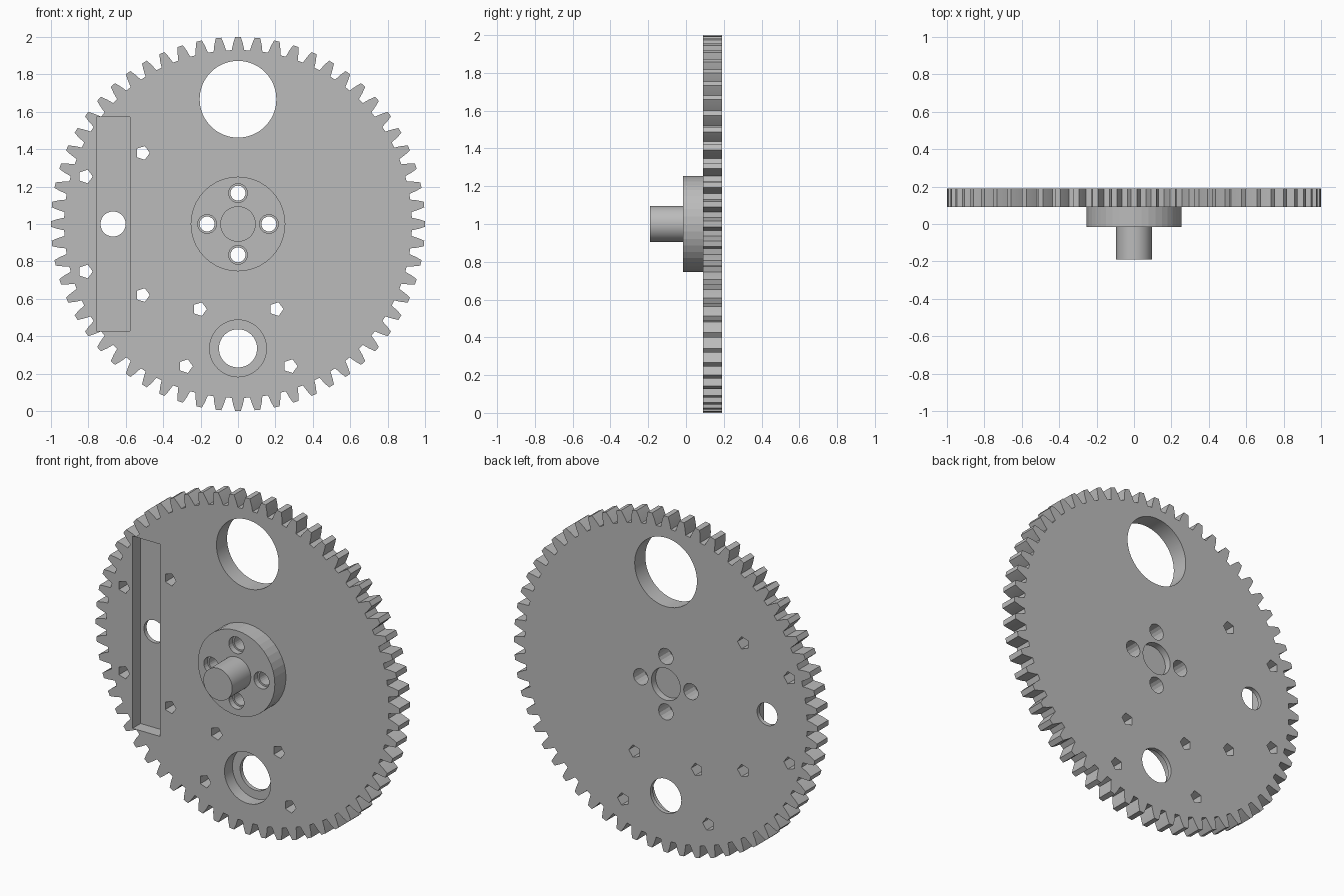
import bpy
import bmesh
from math import cos, sin, pi, tau, radians

cube = bpy.data.objects.get("Cube")
if cube:
    bpy.data.objects.remove(cube, do_unlink=True)

grey = bpy.data.materials.new("plain grey")
grey.use_nodes = True
colour = (0.5, 0.5, 0.5, 1)
grey.diffuse_color = colour
grey.node_tree.nodes["Principled BSDF"].inputs["Base Color"].default_value = colour

FRONT, BACK = 0.09, 0.19      # plate faces
HUB_FRONT = -0.015
SHAFT_FRONT = -0.19
CENTRE = 1.0


def prism(name, outline, y0, y1):
    """Extrude an x-z outline along y."""
    bm = bmesh.new()
    face = bm.faces.new([bm.verts.new((x, y0, z)) for x, z in outline])
    out = bmesh.ops.extrude_face_region(bm, geom=[face])
    verts = [v for v in out["geom"] if isinstance(v, bmesh.types.BMVert)]
    bmesh.ops.translate(bm, verts=verts, vec=(0, y1 - y0, 0))
    bmesh.ops.recalc_face_normals(bm, faces=bm.faces)
    mesh = bpy.data.meshes.new(name)
    bm.to_mesh(mesh)
    bm.free()
    mesh.materials.append(grey)
    obj = bpy.data.objects.new(name, mesh)
    bpy.context.collection.objects.link(obj)
    return obj


def disc(x, z, r, sides=48):
    return [(x + r * cos(tau * i / sides), z + r * sin(tau * i / sides))
            for i in range(sides)]


def select(obj):
    bpy.ops.object.select_all(action="DESELECT")
    obj.select_set(True)
    bpy.context.view_layer.objects.active = obj


def cut(target, outline, y0, y1):
    """Cut an outline out of the target between two depths."""
    cutter = prism("cutter", outline, y0, y1)
    cutter.hide_render = True
    mod = target.modifiers.new("cut", "BOOLEAN")
    mod.operation = "DIFFERENCE"
    mod.solver = "EXACT"
    mod.object = cutter
    select(target)
    bpy.ops.object.modifier_apply(modifier=mod.name)
    bpy.data.objects.remove(cutter, do_unlink=True)


# Toothed plate
TEETH = 60
tooth = [(-0.036, 0.93), (-0.027, 0.965), (-0.015, 1.0),
         (0.015, 1.0), (0.027, 0.965), (0.036, 0.93)]
gear_outline = []
for i in range(TEETH):
    for a, r in tooth:
        angle = pi / 2 + tau * i / TEETH + a
        gear_outline.append((r * cos(angle), CENTRE + r * sin(angle)))
plate = prism("gear_plate", gear_outline, FRONT, BACK)

THROUGH = (FRONT - 0.1, BACK + 0.1)
bolts = [(0.165 * cos(k * pi / 2), CENTRE + 0.165 * sin(k * pi / 2)) for k in range(4)]

# Large window, stepped lower bore and shaft recess in the back
cut(plate, disc(0, 1.667, 0.205, 64), *THROUGH)
cut(plate, disc(0, 0.335, 0.152), FRONT - 0.1, FRONT + 0.075)
cut(plate, disc(0, 0.335, 0.102), *THROUGH)
cut(plate, disc(0, CENTRE, 0.095), BACK - 0.04, BACK + 0.1)

# Side channel with its round hole
cut(plate, [(-0.757, 0.428), (-0.578, 0.428), (-0.578, 1.572), (-0.757, 1.572)],
    FRONT - 0.1, FRONT + 0.075)
cut(plate, disc(-0.668, CENTRE, 0.067), *THROUGH)

# Pentagonal pin holes
pins = [(s * x, z) for x, z in ((0.205, 0.545), (0.28, 0.24)) for s in (-1, 1)]
pins += [(x, CENTRE + s * dz) for x, dz in ((-0.51, 0.38), (-0.815, 0.254)) for s in (-1, 1)]
for x, z in pins:
    cut(plate, disc(x, z, 0.0385, 5), *THROUGH)

# Bolt holes through the plate
for x, z in bolts:
    cut(plate, disc(x, z, 0.048, 16), *THROUGH)

# Hub with counterbored bolt holes
hub = prism("hub", disc(0, CENTRE, 0.253, 40), HUB_FRONT, FRONT)
for x, z in bolts:
    cut(hub, disc(x, z, 0.05, 24), HUB_FRONT - 0.1, HUB_FRONT + 0.035)
    cut(hub, disc(x, z, 0.04, 24), HUB_FRONT - 0.1, FRONT + 0.1)

# Shaft
shaft = prism("shaft", disc(0, CENTRE, 0.095), SHAFT_FRONT, HUB_FRONT)

for obj in (plate, shaft):
    select(obj)
    bpy.ops.object.shade_smooth_by_angle(angle=radians(12))
